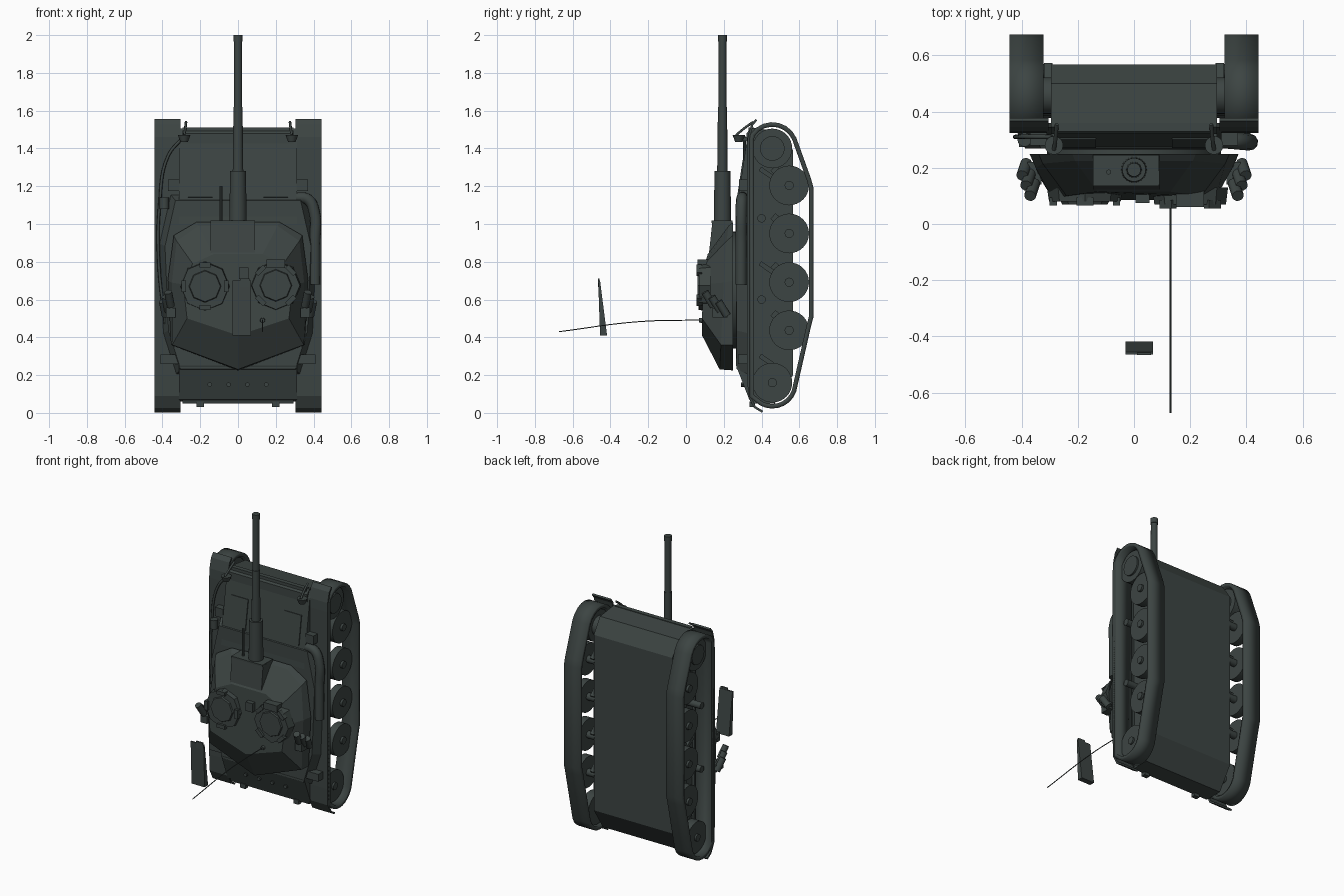
import bpy, bmesh, math
from mathutils import Vector, Matrix


def material(name, rgb):
    m = bpy.data.materials.new(name)
    m.diffuse_color = (*rgb, 1)
    return m


GREEN = material("dark grey green", (0.046, 0.059, 0.056))


def finish(name, bm, smooth=False):
    bmesh.ops.recalc_face_normals(bm, faces=bm.faces)
    me = bpy.data.meshes.new(name)
    bm.to_mesh(me)
    bm.free()
    ob = bpy.data.objects.new(name, me)
    bpy.context.collection.objects.link(ob)
    me.materials.append(GREEN)
    if smooth:
        bpy.ops.object.select_all(action='DESELECT')
        ob.select_set(True)
        bpy.context.view_layer.objects.active = ob
        bpy.ops.object.shade_smooth_by_angle(angle=math.radians(35))
    return ob


def loft(name, rings):
    """Closed solid through rings of equal point count."""
    bm = bmesh.new()
    vs = [[bm.verts.new(p) for p in r] for r in rings]
    n = len(vs[0])
    for a, b in zip(vs, vs[1:]):
        for i in range(n):
            bm.faces.new((a[i], a[(i + 1) % n], b[(i + 1) % n], b[i]))
    bm.faces.new(vs[0])
    bm.faces.new(vs[-1])
    return finish(name, bm)


def prism(name, yz, x0, x1):
    return loft(name, [[(x, y, z) for y, z in yz] for x in (x0, x1)])


def box(name, c, size, rot=(0, 0, 0)):
    bm = bmesh.new()
    bmesh.ops.create_cube(bm, size=1, matrix=Matrix.Diagonal((*size, 1)))
    ob = finish(name, bm)
    ob.location, ob.rotation_euler = c, rot
    return ob


def rod(name, a, b, r1, r2=None, n=24):
    """Cylinder or cone from point a to point b."""
    a, b = Vector(a), Vector(b)
    d = b - a
    bm = bmesh.new()
    mat = Matrix.Translation((a + b) / 2) @ d.to_track_quat('Z', 'Y').to_matrix().to_4x4()
    bmesh.ops.create_cone(bm, cap_ends=True, segments=n, radius1=r1,
                          radius2=r1 if r2 is None else r2, depth=d.length, matrix=mat)
    return finish(name, bm, True)


def strip(name, yz, x0, x1, thick, closed=False):
    bm = bmesh.new()
    vs = [[bm.verts.new((x, y, z)) for x in (x0, x1)] for y, z in yz]
    for a, b in zip(vs, vs[1:] + (vs[:1] if closed else [])):
        bm.faces.new((a[0], a[1], b[1], b[0]))
    ob = finish(name, bm, closed)
    m = ob.modifiers.new("thickness", 'SOLIDIFY')
    m.thickness, m.offset, m.use_even_offset = thick, 0, True
    return ob


def pipe(name, pts, r, res=3):
    cu = bpy.data.curves.new(name, 'CURVE')
    cu.dimensions, cu.bevel_depth, cu.bevel_resolution = '3D', r, res
    cu.use_fill_caps, cu.resolution_u = True, 8
    sp = cu.splines.new('BEZIER')
    sp.bezier_points.add(len(pts) - 1)
    for p, co in zip(sp.bezier_points, pts):
        p.co, p.handle_left_type, p.handle_right_type = co, 'AUTO', 'AUTO'
    cu.materials.append(GREEN)
    ob = bpy.data.objects.new(name, cu)
    bpy.context.collection.objects.link(ob)


# Hull: lower tub, sloped deck, and a wider superstructure above the fenders
prism("lower_hull", [(0.567, 0.20), (0.567, 1.39), (0.50, 1.49), (0.345, 1.51), (0.32, 1.48),
                     (0.32, 0.12), (0.345, 0.05), (0.47, 0.05)], -0.295, 0.295)
prism("glacis", [(0.345, 1.505), (0.325, 1.46), (0.275, 1.13), (0.265, 1.0), (0.265, 0.25),
                 (0.335, 0.07), (0.36, 0.06)], -0.312, 0.312)
deck = [(-0.40, 0.42), (-0.42, 0.9), (-0.36, 1.16), (0.36, 1.16), (0.42, 0.9), (0.40, 0.42),
        (0.33, 0.2), (-0.33, 0.2)]
loft("superstructure", [[(x, 0.335, z) for x, z in deck],
                        [(x * 0.92, 0.268, 0.65 + (z - 0.65) * 0.93) for x, z in deck]])
box("nose_bar", (0, 0.345, 1.497), (0.56, 0.03, 0.03))
for x in (-0.2, 0.2):
    box("glacis_panel", (x, 0.290, 1.24), (0.13, 0.010, 0.2), (-0.15, 0, 0))
    box("tow_lug", (x, 0.35, 0.045), (0.04, 0.03, 0.03))
for i in range(4):
    rod("deck_bolt", (-0.15 + i * 0.1, 0.315, 0.15), (-0.15 + i * 0.1, 0.29, 0.15), 0.012, n=8)

# Running gear on both sides: tracks rounded at the idler and sprocket
arc = lambda cz, r, a0, a1: [(0.457 + r * math.cos(math.radians(a0 + (a1 - a0) * i / 7)),
                              cz + r * math.sin(math.radians(a0 + (a1 - a0) * i / 7)))
                             for i in range(8)]
TRACK = [(0.348, 1.45)] + arc(1.40, 0.127, 145, 24) + [
    (0.651, 1.235), (0.663, 1.19), (0.663, 0.51), (0.651, 0.465)] + \
    arc(0.157, 0.122, -20, -120) + [(0.348, 0.09)]
FENDER = [(0.372, 1.552), (0.35, 1.525), (0.333, 1.46), (0.33, 1.40), (0.33, 0.2),
          (0.335, 0.09), (0.365, 0.03), (0.405, 0.006)]
for s in (-1, 1):
    strip("track", TRACK, s * 0.323, s * 0.443, 0.024, True)
    strip("fender", FENDER, s * 0.305, s * 0.443, 0.012)
    box("fender_skirt", (s * 0.44, 0.343, 0.78), (0.006, 0.03, 1.36))
    for z in (1.204, 0.95, 0.692, 0.437):
        rod("road_wheel", (s * 0.35, 0.546, z), (s * 0.40, 0.546, z), 0.105, n=32)
        rod("wheel_hub", (s * 0.29, 0.546, z), (s * 0.415, 0.546, z), 0.024, n=16)
        box("swing_arm", (s * 0.305, 0.51, z + 0.05), (0.03, 0.13, 0.04), (-0.7, 0, 0))
    for name, z, r in (("idler", 1.40, 0.105), ("sprocket", 0.16, 0.105)):
        rod(name, (s * 0.34, 0.457, z), (s * 0.40, 0.457, z), r, n=32)
        rod(name + "_hub", (s * 0.29, 0.457, z), (s * 0.412, 0.457, z), 0.065 if z > 1 else 0.024)
    for z in (1.03, 0.60):
        rod("return_roller", (s * 0.29, 0.40, z), (s * 0.40, 0.40, z), 0.022, n=16)
    for z in (1.27, 0.77, 0.28):
        box("shock_absorber", (s * 0.31, 0.425, z), (0.04, 0.08, 0.025), (-0.6, 0, 0))

    # Front lamps, brackets and fender fittings
    rod("headlamp", (s * 0.285, 0.28, 1.435), (s * 0.285, 0.28, 1.47), 0.02, 0.033, 16)
    box("headlamp_post", (s * 0.285, 0.31, 1.45), (0.02, 0.06, 0.02))
    pipe("lamp_guard", [(s * 0.285, 0.265, 1.47), (s * 0.28, 0.30, 1.50),
                        (s * 0.275, 0.355, 1.54)], 0.007, 1)
    box("fender_block", (s * 0.34, 0.305, 1.205), (0.06, 0.05, 0.06))
    box("rear_bracket", (s * 0.36, 0.30, 0.285), (0.10, 0.05, 0.05))
rod("fender_lamp", (-0.39, 0.30, 1.08), (-0.39, 0.30, 1.14), 0.025, n=12)
pipe("exhaust_pipe", [(0.31, 0.30, 1.14), (0.37, 0.295, 1.13), (0.405, 0.292, 1.06),
                      (0.407, 0.292, 0.9), (0.407, 0.292, 0.68)], 0.03)
pipe("tow_cable", [(-0.29, 0.31, 1.46), (-0.37, 0.31, 1.36), (-0.415, 0.31, 1.1),
                   (-0.42, 0.31, 0.8), (-0.385, 0.31, 0.47)], 0.008, 2)

# Turret: angular shell with a pointed rear
half = [[(0.22, .25, 1.01), (0.34, .25, .94), (0.372, .25, .70), (0.355, .25, .36), (0, .25, .225)],
        [(0.21, .225, .99), (0.325, .215, .91), (0.35, .20, .69), (0.348, .185, .36), (0, .178, .23)],
        [(0.13, .115, .84), (0.24, .10, .79), (0.29, .09, .68), (0.27, .085, .50), (0, .085, .41)]]
loft("turret", [r + [(-x, y, z) for x, y, z in r[-2::-1]] for r in half])
rod("turret_ring", (0, 0.275, 0.65), (0, 0.24, 0.65), 0.31, n=32)
prism("mantlet", [(0.25, 0.84), (0.245, 1.01), (0.14, 1.015), (0.12, 0.83)], -0.145, 0.09)
box("mantlet_rim", (-0.028, 0.19, 1.012), (0.235, 0.11, 0.012))
rod("coaxial_gun", (-0.09, 0.185, 1.0), (-0.09, 0.185, 1.2), 0.009, n=10)
box("roof_block", (0.03, 0.10, 0.74), (0.05, 0.05, 0.06))

# Main gun
for name, z0, z1, r0, r1 in (("gun_sleeve", 1.0, 1.28, 0.046, 0.042),
                             ("gun_barrel_lower", 1.27, 1.62, 0.028, 0.024),
                             ("gun_barrel_upper", 1.62, 1.99, 0.022, 0.021),
                             ("muzzle_ring", 1.965, 2.0, 0.024, 0.024)):
    rod(name, (0, 0.193, z0), (0, 0.193, z1), r0, r1)

# Hatches with a ring of periscopes
for x, z, r, top in ((-0.175, 0.67, 0.125, 0.08), (0.20, 0.675, 0.125, 0.07)):
    rod("cupola", (x, 0.13, z), (x, top, z), r * 1.08, r * 1.02, 8)
    rod("hatch_lid", (x, top + 0.01, z), (x, top - 0.010, z), r * 0.72, r * 0.65, 8)
    for k in range(4):
        a = math.radians(90 * k + (45 if x > 0 else 0))
        box("periscope", (x + r * 0.9 * math.cos(a), top, z + r * 0.9 * math.sin(a)),
            (0.025, 0.03, 0.06), (0, -a, 0))
box("sight_box", (0.2, 0.095, 0.79), (0.10, 0.07, 0.045))

# Smoke launchers on the turret flanks
for s in (-1, 1):
    box("launcher_mount", (s * 0.355, 0.18, 0.53), (0.05, 0.08, 0.05))
    for i in range(3):
        p = Vector((s * (0.355 + 0.014 * i), 0.145 + 0.036 * i, 0.565 - 0.025 * i))
        rod("smoke_tube", p, p + Vector((s * 0.015, -0.045, 0.075)), 0.021, n=12)

# Antenna and the detached roof gun box
rod("antenna_base", (0.13, 0.13, 0.49), (0.13, 0.07, 0.49), 0.018, 0.012, 12)
pipe("antenna", [(0.13, 0.10, 0.492), (0.13, -0.25, 0.483), (0.13, -0.672, 0.43)], 0.003, 1)
prism("floating_box", [(-0.465, 0.70), (-0.455, 0.70), (-0.418, 0.41), (-0.455, 0.41)], -0.03, 0.068)
box("floating_box_cap", (0.035, -0.462, 0.69), (0.05, 0.010, 0.045))
